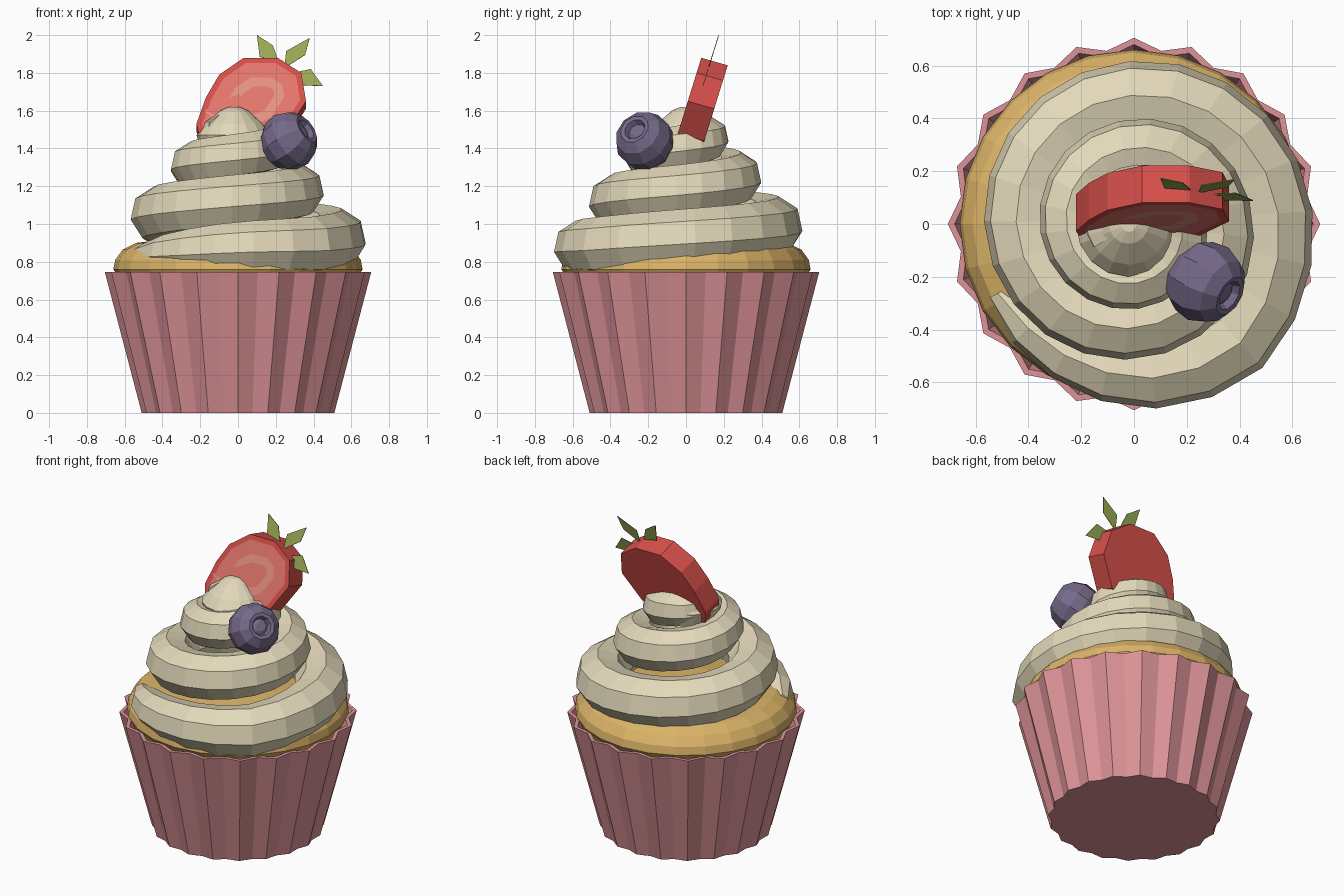
import bpy, bmesh
from math import sin, cos, radians, tau
from mathutils import Vector

cube = bpy.data.objects.get("Cube")
if cube:
    bpy.data.objects.remove(cube, do_unlink=True)


def material(name, r, g, b):
    """Flat material from 0-255 display colour, stored as linear values."""
    lin = [((c / 255 + 0.055) / 1.055) ** 2.4 for c in (r, g, b)] + [1]
    m = bpy.data.materials.new(name)
    m.use_nodes = True
    m.diffuse_color = lin
    m.node_tree.nodes["Principled BSDF"].inputs["Base Color"].default_value = lin
    return m


pink = material("wrapper pink", 222, 148, 153)
gold = material("sponge gold", 220, 180, 104)
cream = material("frosting cream", 227, 217, 186)
red = material("berry red", 216, 80, 75)
salmon = material("berry flesh", 232, 120, 110)
peach = material("berry heart", 232, 148, 132)
purple = material("blueberry purple", 118, 106, 138)
green = material("leaf green", 154, 170, 84)


def finish(name, bm, *mats):
    bmesh.ops.recalc_face_normals(bm, faces=bm.faces)
    mesh = bpy.data.meshes.new(name)
    bm.to_mesh(mesh)
    bm.free()
    for m in mats:
        mesh.materials.append(m)
    ob = bpy.data.objects.new(name, mesh)
    bpy.context.collection.objects.link(ob)
    return ob


def loft(name, rings, mat):
    """Skin a list of equal-length point loops and cap both ends."""
    bm = bmesh.new()
    loops = [[bm.verts.new(p) for p in ring] for ring in rings]
    n = len(loops[0])
    for a, b in zip(loops, loops[1:]):
        for i in range(n):
            j = (i + 1) % n
            bm.faces.new((a[i], a[j], b[j], b[i]))
    bm.faces.new(loops[0])
    bm.faces.new(loops[-1])
    return finish(name, bm, mat)


def circle(r, z, n, x=0):
    return [(x + r * cos(tau * i / n), r * sin(tau * i / n), z) for i in range(n)]


# Pleated paper wrapper: outer wall, rim, inner wall
PLEATS = 20


def pleat_ring(peak, valley, z):
    pts = []
    for i in range(PLEATS * 2):
        a, r = tau * i / (PLEATS * 2), valley if i % 2 else peak
        pts.append((r * cos(a), r * sin(a), z))
    return pts


loft("wrapper", [pleat_ring(0.51, 0.488, 0), pleat_ring(0.705, 0.664, 0.745),
                 pleat_ring(0.68, 0.64, 0.745), pleat_ring(0.62, 0.58, 0.55)], pink)

# Sponge dome
dome = [(0.57, 0.56), (0.635, 0.72), (0.66, 0.76), (0.65, 0.81),
        (0.61, 0.865), (0.54, 0.9), (0.2, 0.94)]
loft("sponge", [circle(r, z, 24) for r, z in dome], gold)

# Piped frosting coil: angle, outer radius, centre height, tube radius
keys = [(207, 0.62, 0.84, 0.05), (225, 0.645, 0.845, 0.1), (250, 0.67, 0.86, 0.13),
        (270, 0.7, 0.875, 0.14), (310, 0.735, 0.885, 0.155), (343, 0.695, 0.91, 0.16),
        (450, 0.62, 0.99, 0.16), (540, 0.57, 1.05, 0.15), (630, 0.515, 1.12, 0.145),
        (720, 0.455, 1.18, 0.14), (810, 0.4, 1.25, 0.135), (900, 0.36, 1.31, 0.125),
        (990, 0.325, 1.36, 0.12), (1080, 0.28, 1.41, 0.12), (1170, 0.225, 1.46, 0.11),
        (1290, 0.19, 1.49, 0.09)]


def coil_at(angle):
    for a, b in zip(keys, keys[1:]):
        if angle <= b[0]:
            t = (angle - a[0]) / (b[0] - a[0])
            return [p + (q - p) * t for p, q in zip(a[1:], b[1:])]


def coil_ring(angle, sides=8):
    outer, z, r = coil_at(angle)
    a = radians(angle)
    pts = []
    for k in range(sides):
        b = tau * k / sides - radians(10)
        d = outer - r + r * cos(b)
        pts.append((d * cos(a), d * sin(a), z + r * sin(b)))
    return pts


first, last, steps = keys[0][0], keys[-1][0], 62
loft("frosting_coil",
     [coil_ring(first + (last - first) * i / steps) for i in range(steps + 1)], cream)

# Pointed frosting peak
peak = [(0.17, 1.38), (0.2, 1.47), (0.155, 1.53), (0.075, 1.6), (0.03, 1.62)]
loft("frosting_peak", [circle(r, z, 16, -0.02) for r, z in peak], cream)

# Blueberry with a sunken crown
profile = [(0.05, -0.135), (0.105, -0.115), (0.147, -0.055), (0.157, 0.015),
           (0.13, 0.085), (0.082, 0.125), (0.06, 0.122), (0.048, 0.095), (0.03, 0.105)]
berry = loft("blueberry", [circle(r, z, 10) for r, z in profile], purple)
berry.rotation_mode = "QUATERNION"
berry.rotation_quaternion = Vector((0.75, -0.42, 0.5)).to_track_quat("Z", "Y")
berry.location = (0.27, -0.22, 1.44)


# Strawberry slice leaning back, with inset flesh on its front
def lean(x, z, depth=0.0):
    return Vector((x, (z - 1.49) * 0.31 - 0.04 + depth * 0.14, z - depth * 0.04))


outline = [(-0.22, 1.53), (-0.17, 1.67), (-0.1, 1.79), (0.03, 1.88), (0.21, 1.88),
           (0.335, 1.8), (0.36, 1.65), (0.25, 1.48), (0.05, 1.4), (-0.2, 1.45)]
bm = bmesh.new()
front = [bm.verts.new(lean(x, z)) for x, z in outline]
back = [bm.verts.new(lean(x, z, 1)) for x, z in outline]
for i in range(len(outline)):
    j = (i + 1) % len(outline)
    bm.faces.new((front[i], front[j], back[j], back[i]))
bm.faces.new(back)
flesh = bm.faces.new(front)
bmesh.ops.recalc_face_normals(bm, faces=bm.faces)
for width, inner in ((0.03, 1), (0.08, 2), (0.05, 1)):
    bmesh.ops.inset_individual(bm, faces=[flesh], thickness=width, use_even_offset=True)
    flesh.material_index = inner
finish("strawberry_slice", bm, red, salmon, peach)

# Leaves standing in the middle plane of the slice
leaves = [[(0.1, 2.0), (0.185, 1.945), (0.215, 1.86), (0.115, 1.885)],
          [(0.38, 1.985), (0.355, 1.895), (0.245, 1.825), (0.255, 1.915)],
          [(0.45, 1.73), (0.34, 1.735), (0.29, 1.8), (0.385, 1.82)]]
for i, pts in enumerate(leaves):
    bm = bmesh.new()
    bm.faces.new([bm.verts.new(lean(x, z) + Vector((0, 0.055, 0))) for x, z in pts])
    leaf = finish(f"leaf_{i + 1}", bm, green)
    thick = leaf.modifiers.new("thickness", "SOLIDIFY")
    thick.thickness, thick.offset = 0.004, 0
